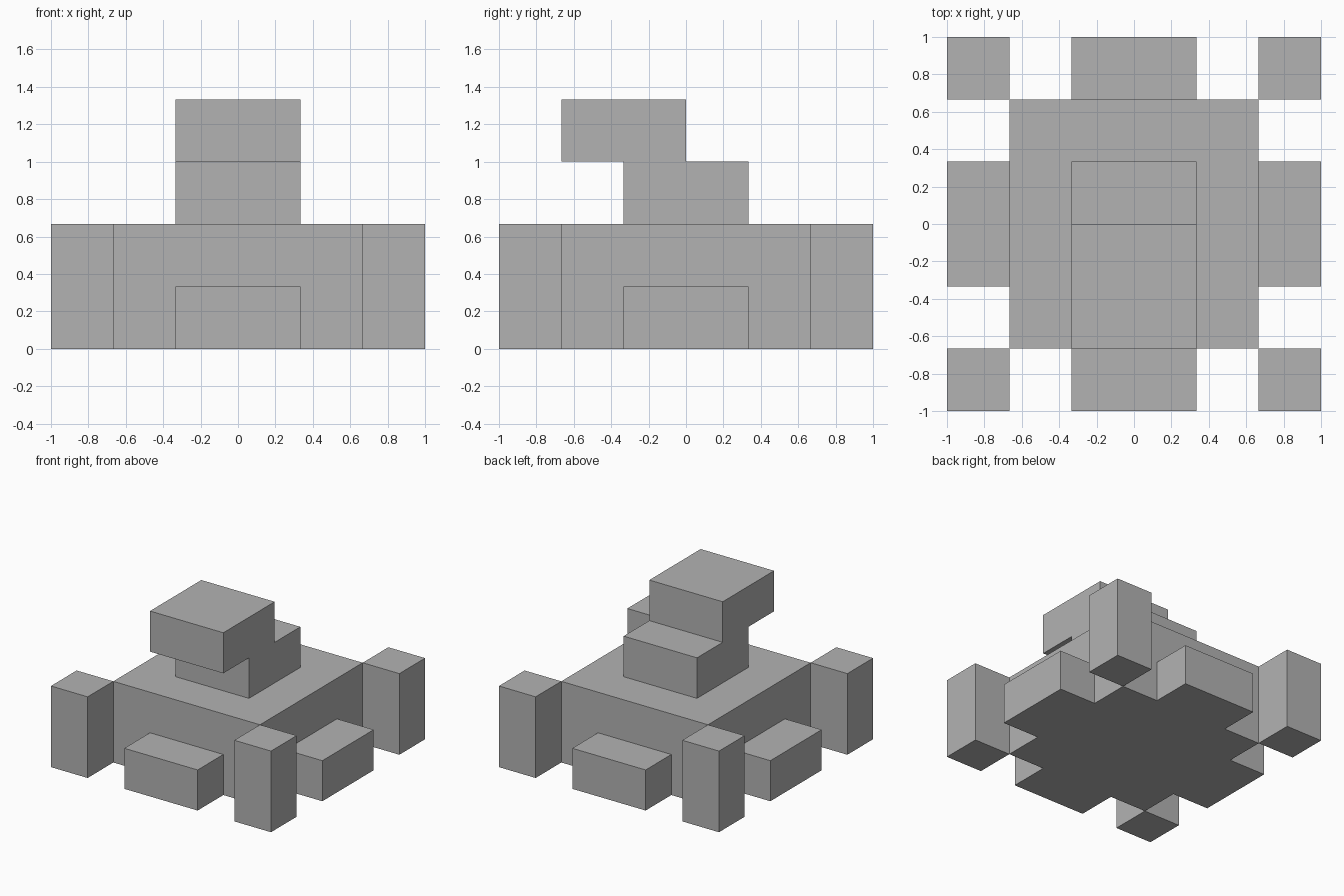
import bpy
import bmesh
from mathutils import Vector

cube = bpy.data.objects.get("Cube")
if cube:
    bpy.data.objects.remove(cube, do_unlink=True)

U = 1 / 3  # building module

grey = bpy.data.materials.new("plain_grey")
grey.use_nodes = True
colour = (0.45, 0.45, 0.45, 1)
grey.diffuse_color = colour
grey.node_tree.nodes["Principled BSDF"].inputs["Base Color"].default_value = colour


def prism(name, outline, depth):
    """Extrude a flat outline, given in modules, along the depth vector."""
    bm = bmesh.new()
    face = bm.faces.new([bm.verts.new(Vector(p) * U) for p in outline])
    result = bmesh.ops.extrude_face_region(bm, geom=[face])
    moved = [v for v in result["geom"] if isinstance(v, bmesh.types.BMVert)]
    bmesh.ops.translate(bm, verts=moved, vec=Vector(depth) * U)
    if len(bm.faces) == len(outline) + 1:
        bm.faces.new([v for v in bm.verts if v not in moved])
    bmesh.ops.recalc_face_normals(bm, faces=bm.faces)
    mesh = bpy.data.meshes.new(name)
    bm.to_mesh(mesh)
    bm.free()
    mesh.materials.append(grey)
    obj = bpy.data.objects.new(name, mesh)
    bpy.context.collection.objects.link(obj)
    return obj


def block(name, x, y, width, length, height):
    """Box standing on the ground, centred on x and y."""
    w, l = width / 2, length / 2
    outline = [(x + sx * w, y + sy * l, 0)
               for sx, sy in ((-1, -1), (1, -1), (1, 1), (-1, 1))]
    return prism(name, outline, (0, 0, height))


# Main body
block("body", 0, 0, 4, 4, 2)

# Corner posts
for side, sx in (("left", 1), ("right", -1)):
    for end, sy in (("front", -1), ("back", 1)):
        block(f"{end}_{side}_post", sx * 2.5, sy * 2.5, 1, 1, 2)

# Low steps in the middle of each side
for name, sx, sy in (("front", 0, -1), ("back", 0, 1), ("left", 1, 0), ("right", -1, 0)):
    block(f"{name}_step", sx * 2.5, sy * 2.5, 1 + abs(sy), 1 + abs(sx), 1)

# Neck and overhanging head, as one stepped side profile
profile = [(-1, 2), (1, 2), (1, 3), (0, 3), (0, 4), (-2, 4), (-2, 3), (-1, 3)]
prism("neck_and_head", [(-1, y, z) for y, z in profile], (2, 0, 0))
